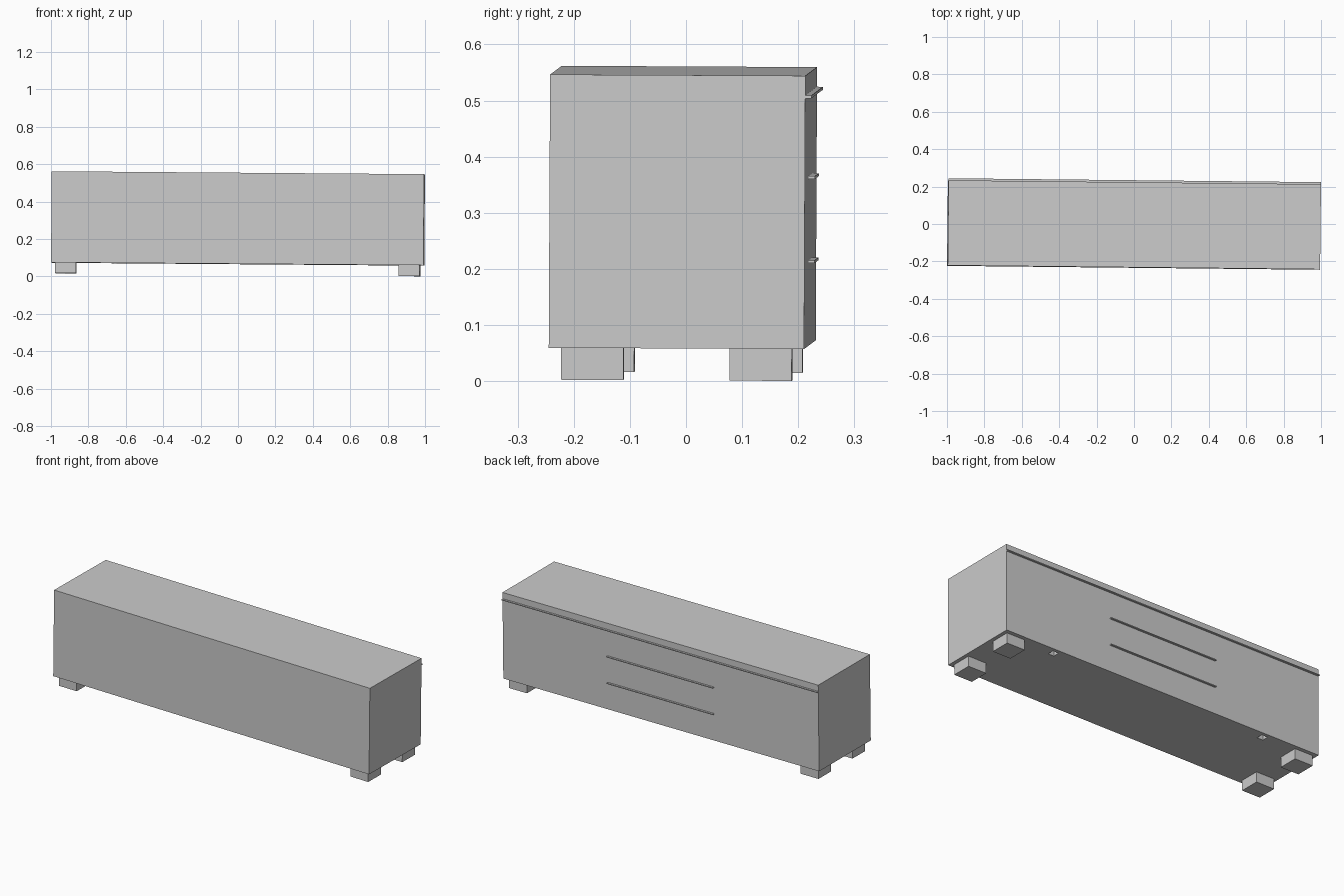
import bpy
import bmesh
from mathutils import Euler, Matrix, Vector

cube = bpy.data.objects.get("Cube")
if cube:
    bpy.data.objects.remove(cube, do_unlink=True)

# The whole piece is set down very slightly askew
PLACE = (Matrix.Translation((0, -0.0055, 0.3095))
         @ Euler((-0.005, 0.0078, -0.0105)).to_matrix().to_4x4())

HALF = Vector((0.9955, 0.2275, 0.2435))  # half size of the cabinet body

grey = bpy.data.materials.new("light_grey")
grey.use_nodes = True
colour = (0.6, 0.6, 0.6, 1)
grey.diffuse_color = colour
grey.node_tree.nodes["Principled BSDF"].inputs["Base Color"].default_value = colour


def box(name, centre, size):
    bm = bmesh.new()
    bmesh.ops.create_cube(bm, size=1)
    bmesh.ops.scale(bm, vec=size, verts=bm.verts)
    bmesh.ops.translate(bm, vec=centre, verts=bm.verts)
    mesh = bpy.data.meshes.new(name)
    bm.to_mesh(mesh)
    bm.free()
    mesh.materials.append(grey)
    obj = bpy.data.objects.new(name, mesh)
    obj.matrix_world = PLACE
    bpy.context.collection.objects.link(obj)
    return obj


# Cabinet body
body = box("cabinet_body", (0, 0, 0), HALF * 2)

# Two small square sockets in the underside, near the back edge
for side in (-1, 1):
    cutter = box("socket_cutter", (side * 0.667, 0.19, -HALF.z), (0.036, 0.036, 0.06))
    cutter.hide_render = True
    cut = body.modifiers.new("socket", "BOOLEAN")
    cut.operation = "DIFFERENCE"
    cut.solver = "EXACT"
    cut.object = cutter

# Bake the cuts and drop the cutters
bpy.context.view_layer.update()
graph = bpy.context.evaluated_depsgraph_get()
baked = bpy.data.meshes.new_from_object(body.evaluated_get(graph))
body.modifiers.clear()
body.data = baked
for obj in [o for o in bpy.data.objects if o.name.startswith("socket_cutter")]:
    bpy.data.objects.remove(obj, do_unlink=True)

# Four block feet
FOOT = (0.112, 0.111, 0.057)
for x, side in ((-1, "right"), (1, "left")):
    for y, end in ((-1, "front"), (1, "back")):
        box(f"{end}_{side}_foot", (x * 0.919, y * 0.15, -HALF.z - FOOT[2] / 2), FOOT)

# Thin pull rails on the back: one full length, two short
RAILS = (("top_rail", 0.206, HALF.x * 2),
         ("middle_rail", 0.057, 0.67),
         ("lower_rail", -0.093, 0.67))
for name, z, length in RAILS:
    box(name, (0, HALF.y + 0.005, z), (length, 0.012, 0.005))
